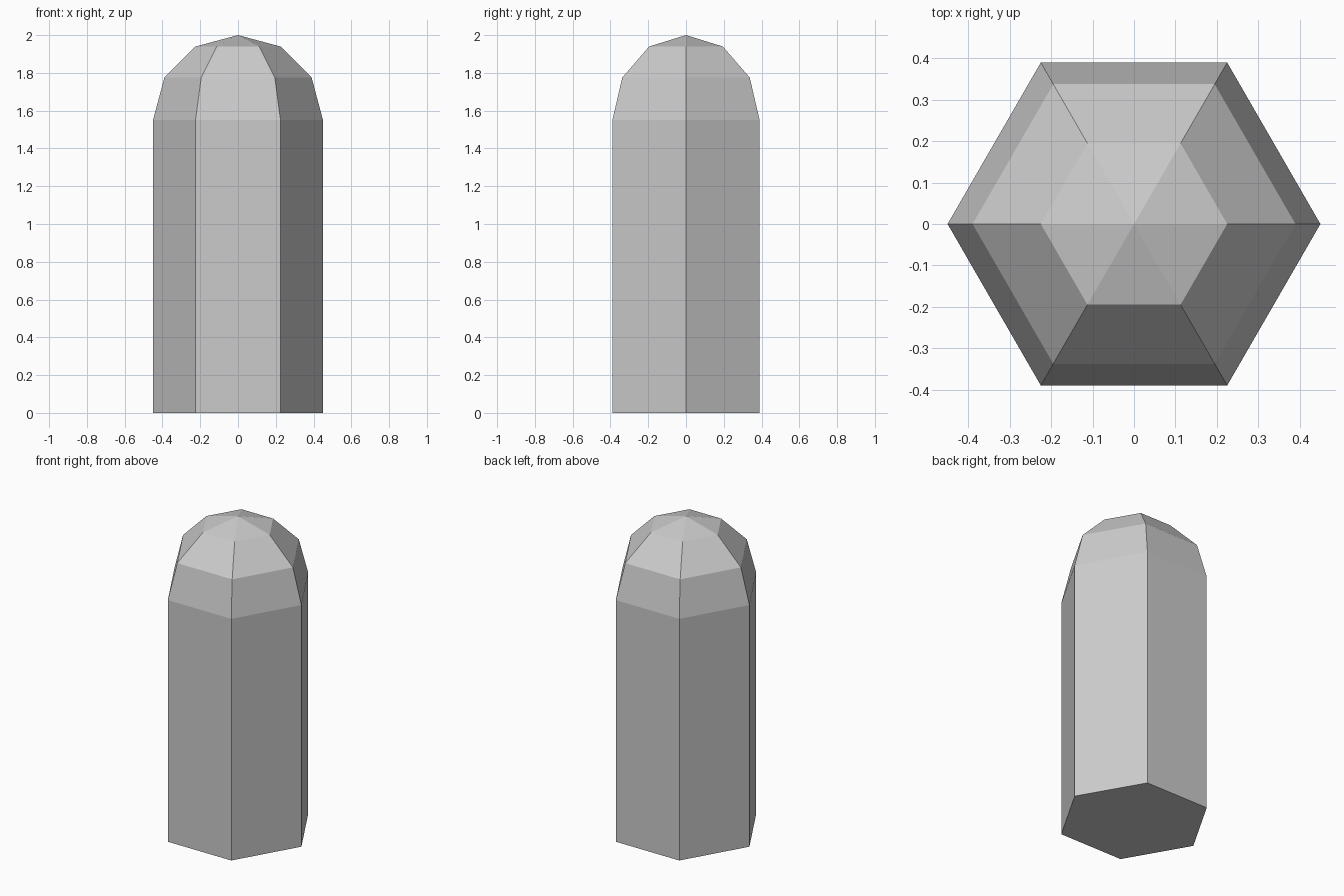
import bpy, bmesh
from math import sin, cos, pi

if "Cube" in bpy.data.objects:
    bpy.data.objects.remove(bpy.data.objects["Cube"])

SIDES, RADIUS, SHOULDER, DOME_STEPS = 6, 0.45, 1.55, 3

bm = bmesh.new()


def ring(r, z):
    return [bm.verts.new((r * cos(2 * pi * i / SIDES), r * sin(2 * pi * i / SIDES), z))
            for i in range(SIDES)]


# Straight shaft, then quarter-circle dome rings
rings = [ring(RADIUS, 0)]
for s in range(DOME_STEPS):
    a = s * pi / 2 / DOME_STEPS
    rings.append(ring(RADIUS * cos(a), SHOULDER + RADIUS * sin(a)))
tip = bm.verts.new((0, 0, SHOULDER + RADIUS))

# Base, side bands and cap
bm.faces.new(rings[0][::-1])
for i in range(SIDES):
    j = (i + 1) % SIDES
    for low, high in zip(rings, rings[1:]):
        bm.faces.new((low[i], low[j], high[j], high[i]))
    bm.faces.new((rings[-1][i], rings[-1][j], tip))

mesh = bpy.data.meshes.new("domed_post")
bm.to_mesh(mesh)
bm.free()
bpy.context.collection.objects.link(bpy.data.objects.new("domed_post", mesh))
